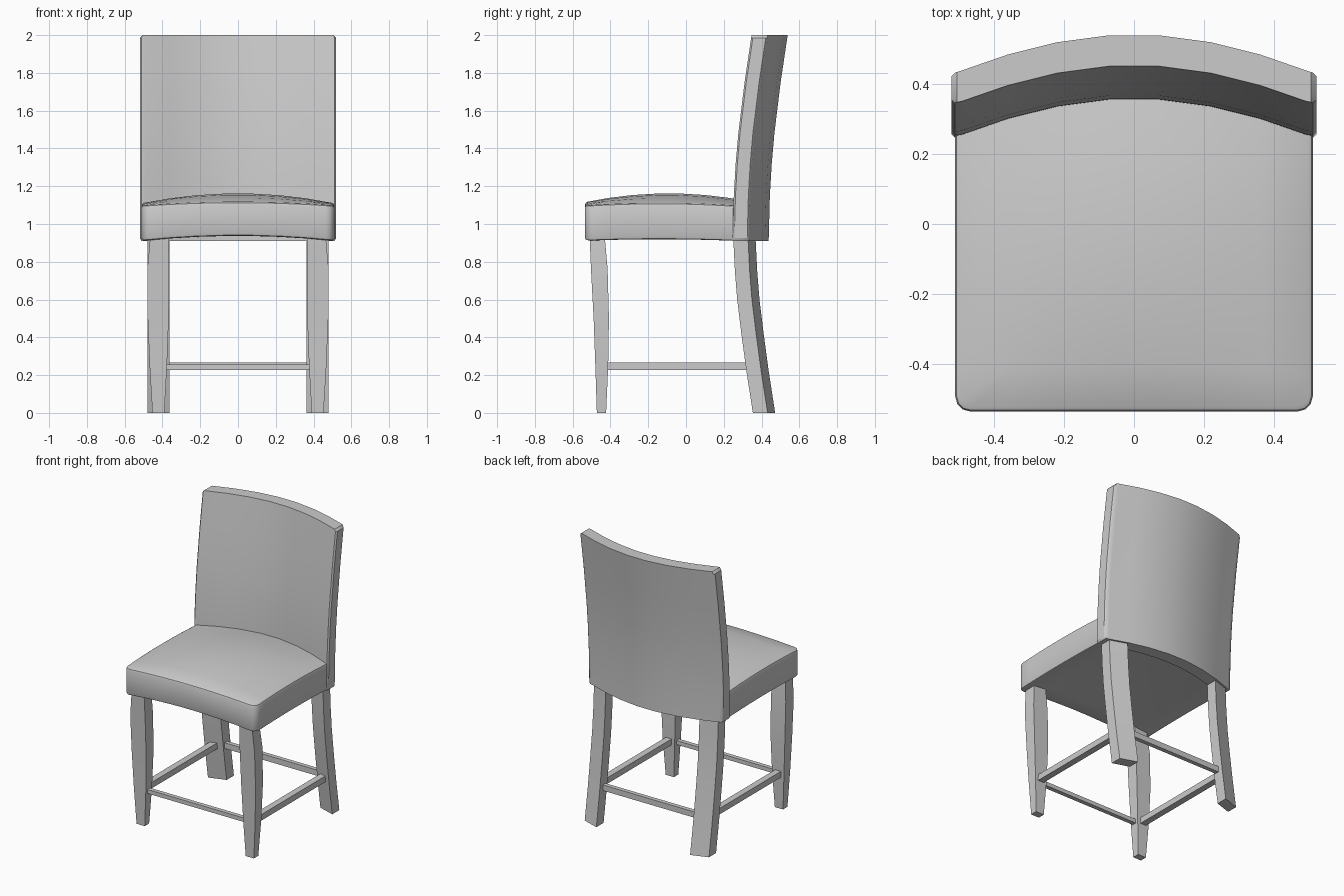
import bpy, bmesh, math

if "Cube" in bpy.data.objects:
    bpy.data.objects.remove(bpy.data.objects["Cube"])


def loft(name, rings, shape=None):
    """Skin a stack of equal-length rings and cap both ends."""
    bm = bmesh.new()
    loops = [[bm.verts.new(p) for p in ring] for ring in rings]
    n = len(loops[0])
    for a, b in zip(loops, loops[1:]):
        for i in range(n):
            j = (i + 1) % n
            bm.faces.new((a[i], a[j], b[j], b[i]))
    bm.faces.new(loops[0])
    bm.faces.new(loops[-1])
    bmesh.ops.recalc_face_normals(bm, faces=bm.faces)
    if shape:
        shape(bm)
    me = bpy.data.meshes.new(name)
    bm.to_mesh(me)
    bm.free()
    ob = bpy.data.objects.new(name, me)
    bpy.context.collection.objects.link(ob)
    bpy.ops.object.select_all(action='DESELECT')
    ob.select_set(True)
    bpy.context.view_layer.objects.active = ob
    bpy.ops.object.shade_smooth_by_angle(angle=math.radians(32))
    return ob


def bar(name, x0, x1, y0, y1, z0, z1):
    return loft(name, [[(x0, y0, z), (x1, y0, z), (x1, y1, z), (x0, y1, z)]
                       for z in (z0, z1)])


# Backrest: bowed cross-section with softened ends, leaning back as it rises
half = [(0.07, 0.10), (0.22, 0.08), (0.36, 0.045), (0.49, 0.0)]
bow = [(-x, b) for x, b in reversed(half)] + half
front = [(x, 0.25 + b) for x, b in bow]
end = [(0.511, 0.247), (0.52, 0.256), (0.52, 0.324), (0.511, 0.333)]
back = [(x, 0.338 + b) for x, b in reversed(bow)]
section = front + end + back + [(-x, y) for x, y in reversed(end)]
levels = [(0.91, 0, 0.51), (0.925, 0, 0.52), (1.15, 0.006, 0.52), (1.32, 0.016, 0.52),
          (1.48, 0.03, 0.52), (1.75, 0.063, 0.52), (1.985, 0.098, 0.52), (2.0, 0.1, 0.505)]
loft("backrest", [[(max(-w, min(w, x)), y + lean, z) for x, y in section]
                  for z, lean, w in levels])

# Seat cushion: crowned top, arched underside, rear edge following the backrest
columns = [(-0.51, -0.005)] + bow[1:-1] + [(0.51, -0.005)]


def seat_row(t):
    fy = 1 - (2 * t - 1) ** 2
    top, bottom = [], []
    for x, b in columns:
        fx = 1 - (x / 0.51) ** 2
        y = -0.535 + t * (0.255 + b + 0.535)
        top.append((x, y, 1.098 + 0.018 * fx + 0.012 * fy + 0.035 * fx * fy))
        bottom.append((x, y, 0.91 + 0.027 * fx + 0.008 * fy))
    return top + bottom[::-1]


def round_seat(bm):
    corners = [e for e in bm.edges
               if all(abs(v.co.x) > 0.5 and v.co.y < -0.53 for v in e.verts)]
    bmesh.ops.bevel(bm, geom=corners, offset=0.045, segments=3, profile=0.5, affect='EDGES')
    rims = [e for e in bm.edges if e.calc_face_angle(0) > math.radians(45)
            and not all(v.co.y > 0.23 for v in e.verts)]
    bmesh.ops.bevel(bm, geom=rims, offset=0.014, segments=2, profile=0.5, affect='EDGES')


loft("seat", [seat_row(i / 7) for i in range(8)], round_seat)

# Legs and side stretchers, one set per side
front_profile = [(0.93, 0.368, 0.465, -0.51, -0.43), (0.76, 0.365, 0.48, -0.503, -0.415),
                 (0.5, 0.367, 0.478, -0.489, -0.408), (0.25, 0.376, 0.468, -0.48, -0.412),
                 (0, 0.39, 0.453, -0.472, -0.423)]
rear_profile = [(0.93, 0), (0.75, 0.009), (0.6, 0.021), (0.42, 0.043), (0.22, 0.07), (0, 0.104)]
for s, side in ((-1, "left"), (1, "right")):
    loft("front_leg_" + side, [[(s * a, c, z), (s * b, c, z), (s * b, d, z), (s * a, d, z)]
                               for z, a, b, c, d in front_profile])
    loft("rear_leg_" + side, [[(s * 0.48, 0.25 + k, z), (s * 0.362, 0.288 + k, z),
                               (s * 0.362, 0.368 + k, z), (s * 0.48, 0.328 + k, z)]
                              for z, k in rear_profile])
    bar("side_stretcher_" + side, s * 0.4, s * 0.445, -0.43, 0.36, 0.226, 0.268)

# Cross stretchers
bar("front_stretcher", -0.39, 0.39, -0.462, -0.432, 0.228, 0.256)
bar("rear_stretcher", -0.38, 0.38, 0.37, 0.4, 0.228, 0.268)
